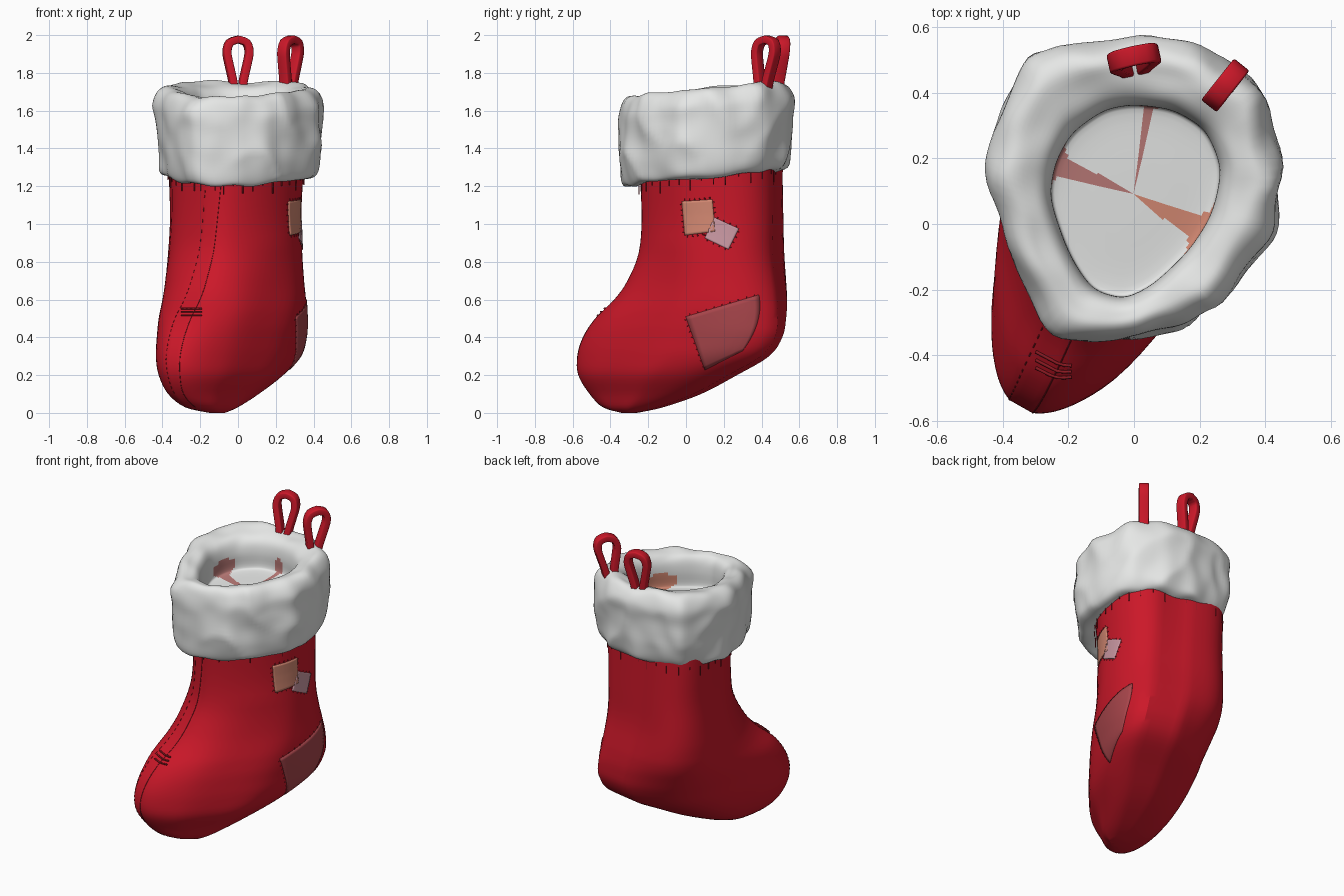
import bpy, bmesh, math
from mathutils import Vector, noise
from mathutils.bvhtree import BVHTree

if "Cube" in bpy.data.objects:
    bpy.data.objects.remove(bpy.data.objects["Cube"])


def material(name, rgb):
    m = bpy.data.materials.new(name)
    m.use_nodes = True
    m.diffuse_color = (*rgb, 1)
    bsdf = m.node_tree.nodes["Principled BSDF"]
    bsdf.inputs["Base Color"].default_value = (*rgb, 1)
    bsdf.inputs["Roughness"].default_value = 0.8
    return m


RED = material("red felt", (0.6, 0.009, 0.022))
WHITE = material("white fleece", (0.79, 0.8, 0.79))
TAN = material("tan cloth", (0.66, 0.25, 0.17))
LILAC = material("lilac cloth", (0.6, 0.32, 0.37))
DUSTY = material("dusty red cloth", (0.39, 0.06, 0.07))
THREAD = material("dark red thread", (0.26, 0.01, 0.016))
PINK = material("faded lining", (0.48, 0.19, 0.18))


def add_mesh(name, bm, mat, angle=40):
    bmesh.ops.recalc_face_normals(bm, faces=bm.faces)
    me = bpy.data.meshes.new(name)
    bm.to_mesh(me)
    bm.free()
    me.materials.append(mat)
    ob = bpy.data.objects.new(name, me)
    bpy.context.collection.objects.link(ob)
    bpy.ops.object.select_all(action="DESELECT")
    ob.select_set(True)
    bpy.context.view_layer.objects.active = ob
    bpy.ops.object.shade_smooth_by_angle(angle=math.radians(angle))
    return ob


def loft(rings, cap_start=True):
    """Skin closed rings of equal length, closing the ends with fans."""
    bm = bmesh.new()
    loops = [[bm.verts.new(p) for p in ring] for ring in rings]
    n = len(loops[0])
    for a, b in zip(loops, loops[1:]):
        for i in range(n):
            j = (i + 1) % n
            bm.faces.new((a[i], a[j], b[j], b[i]))
    for loop in [loops[0], loops[-1]] if cap_start else [loops[-1]]:
        mid = bm.verts.new(sum((v.co for v in loop), Vector()) / n)
        for i in range(n):
            bm.faces.new((loop[i], loop[(i + 1) % n], mid))
    return bm


def threads(name, lines, r=0.004):
    cu = bpy.data.curves.new(name, "CURVE")
    cu.dimensions = "3D"
    cu.bevel_depth = r
    cu.bevel_resolution = 1
    cu.use_fill_caps = True
    for line in lines:
        sp = cu.splines.new("POLY")
        sp.points.add(len(line) - 1)
        for pt, co in zip(sp.points, line):
            pt.co = (*co, 1)
    cu.materials.append(THREAD)
    bpy.context.collection.objects.link(bpy.data.objects.new(name, cu))


def catmull(rows, steps):
    out = []
    for i in range(len(rows) - 1):
        a, b, c, d = (Vector(rows[min(max(k, 0), len(rows) - 1)]) for k in range(i - 1, i + 3))
        for s in range(steps):
            t = s / steps
            out.append(0.5 * (2 * b + (c - a) * t + (2 * a - 5 * b + 4 * c - d) * t * t
                              + (3 * b - a - 3 * c + d) * t ** 3))
    return out + [Vector(rows[-1])]


# Stocking body: height, then left/right and front/back limits of each section
ROWS = [(0, -.15, -.07, -.34, -.26), (.03, -.28, 0, -.44, -.12), (.1, -.37, .11, -.51, .08),
        (.2, -.42, .24, -.57, .27), (.3, -.435, .33, -.575, .44), (.4, -.43, .36, -.545, .51),
        (.5, -.42, .365, -.48, .53), (.6, -.4, .36, -.38, .535), (.7, -.385, .35, -.31, .53),
        (.85, -.37, .34, -.25, .52), (1.05, -.36, .335, -.235, .515), (1.34, -.37, .35, -.25, .51)]
SEG = 72


def to_unit(pts):
    """Move points into the square from -1 to 1."""
    lo = [min(p[k] for p in pts) for k in (0, 1)]
    hi = [max(p[k] for p in pts) for k in (0, 1)]
    return [[2 * (p[k] - lo[k]) / (hi[k] - lo[k]) - 1 for k in (0, 1)] for p in pts]


def section(row):
    """Turned egg with a narrow toe strip and full back corners, filling the limits."""
    z, x0, x1, y0, y1 = row
    turn = math.radians(32 - 12 * z)
    sn, cs = math.sin(turn), math.cos(turn)
    hx, hy = ((x1 - x0) / 2) ** 2, ((y1 - y0) / 2) ** 2
    diff = (hy - hx) / (cs * cs - sn * sn)
    a, b = math.sqrt((hx + hy + diff) / 2), math.sqrt((hx + hy - diff) / 2)
    pts = []
    for i in range(SEG):
        t = math.tau * i / SEG
        u = a * max(-.96, min(.985, math.cos(t)))
        v = b * math.sin(t) * (1 - .2 * math.cos(t))
        pts.append((-sn * u + cs * v, -cs * u - sn * v))
    foot = max(0, min(1, (.9 - z) / .4))
    full = []
    for x, y in to_unit(pts):
        gain = .11 if y > 0 else -.2 * foot if x > 0 else -.07 * (1 - foot)
        k = 1 + gain * 4 * x * x * y * y
        full.append((x * k, y * k))
    return [Vector((x0 + (x + 1) * (x1 - x0) / 2, y0 + (y + 1) * (y1 - y0) / 2, z)) for x, y in to_unit(full)]


rings = [section(row) for row in catmull(ROWS, 4)]
bm = loft(rings)
tree = BVHTree.FromBMesh(bm)
add_mesh("stocking_body", bm, RED, 27)

# Front seam: one solid and one dashed line along the toe strip
solid, dashed = [r[2] for r in rings[4:]], [r[-2] for r in rings[8:]]
if solid[-1].x < dashed[-1].x:
    solid, dashed = [r[-2] for r in rings[4:]], [r[2] for r in rings[8:]]
threads("front_seam", [solid] + [[p.lerp(q, .2), p.lerp(q, .65)] for p, q in zip(dashed, dashed[1:])], 0.002)


def side_point(y, z, lift):
    hit, normal, _, _ = tree.ray_cast(Vector((2, y, z)), Vector((-1, 0, 0)))
    return hit + normal * lift * (1 if normal.x > 0 else -1)


# Cloth patches laid on the left side, with stitches over their edges
def patch(name, corners, mat, lift, bulge=0, stitched=(0, 1, 2, 3), count=6):
    A, B, C, D = (Vector(c) for c in corners)
    n = 14

    def at(s, t):
        p = A.lerp(B, s).lerp(D.lerp(C, s), t)
        return p + Vector((bulge * s * 4 * t * (1 - t), 0))

    bm = bmesh.new()
    g = [[bm.verts.new(side_point(*at(i / n, j / n), lift)) for j in range(n + 1)] for i in range(n + 1)]
    for i in range(n):
        for j in range(n):
            bm.faces.new((g[i][j], g[i + 1][j], g[i + 1][j + 1], g[i][j + 1]))
    ob = add_mesh(name, bm, mat)
    mod = ob.modifiers.new("thickness", "SOLIDIFY")
    mod.thickness = 0.01
    mod.offset = 0
    d = 0.012 / (B - A).length
    lines = []
    for side in stitched:
        for k in range(count):
            f = (k + 0.5) / count
            ends = [((f, e), (e, f), (f, 1 - e), (1 - e, f))[side] for e in (-d, d)]
            lines.append([side_point(*at(*e), lift + 0.005) for e in ends])
    threads(name + "_stitches", lines, 0.003)


patch("tan_patch", ((-.02, 1.12), (.14, 1.13), (.155, .96), (-.005, .94)), TAN, 0.006)
patch("lilac_patch", ((.15, 1.035), (.28, .975), (.225, .865), (.1, .925)), LILAC, 0.011, count=4)
patch("heel_patch", ((0, .51), (.385, .625), (.3, .33), (.1, .23)), DUSTY, 0.005, 0.035, (0, 1), 9)

# Darning across the toe seam
darn = []
for k in range(3):
    xs = [-.3 + .022 * i for i in range(6)]
    hits = [tree.ray_cast(Vector((x, -2, .515 + .018 * k)), Vector((0, 1, 0)))[0] for x in xs]
    darn.append([h + Vector((0, -.003, .002)) for h in hits])
threads("toe_darning", darn, 0.005)

# Fleece cuff: profile blended between outer and opening outlines, tilted up to the back
OUTER = [(-.25, -.345), (0, -.355), (.15, -.32), (.3, -.2), (.435, -.03), (.445, .2), (.38, .43),
         (.2, .54), (0, .57), (-.15, .545), (-.325, .515), (-.41, .32), (-.45, .16), (-.37, -.1)]
INNER = [(-.13, -.2), (-.03, -.23), (.06, -.185), (.17, -.08), (.24, .03), (.27, .17), (.22, .29),
         (.12, .35), (0, .365), (-.09, .35), (-.19, .28), (-.24, .19), (-.26, .08), (-.2, -.09)]
# Share of the way from opening to outer edge (below 0: across the floor), height
PROFILE = [(.2, 1.27), (.5, 1.245), (.75, 1.25), (.88, 1.285), (.95, 1.36), (.98, 1.45), (1, 1.55),
           (1, 1.63), (.88, 1.69), (.68, 1.715), (.43, 1.71), (.2, 1.695), (.06, 1.66), (0, 1.6),
           (0, 1.52), (-.1, 1.5), (-.6, 1.5)]
MID = Vector((0, .09, 0))


def plan(points, times):
    loop = []
    for i, p in enumerate(points):
        q = points[(i + 1) % len(points)]
        loop += [Vector((*p, 0)).lerp(Vector((*q, 0)), k / 8) for k in range(8)]
    for _ in range(times):
        loop = [(loop[i - 1] + 2 * p + loop[(i + 1) % len(loop)]) / 4 for i, p in enumerate(loop)]
    return loop


rings = []
for s, z in catmull(PROFILE, 4):
    rough = max(0, min(1, s / .45))
    ring = []
    for p, o in zip(plan(OUTER, 3), plan(INNER, 10)):
        q = o.lerp(p, s) if s > 0 else o.lerp(MID, -s)
        q.z = z + .1 * (q.y - .1)
        fold = .4 - abs(noise.noise(Vector((q.x * 4, q.y * 4, q.z * 2.5)))) * 2
        lump = noise.noise(q * 8 + Vector((3, 1, 7)))
        q += (p - MID).normalized() * rough * (.022 * fold + .01 * lump)
        q.z += rough * .018 * noise.noise(q * 7 + Vector((9, 4, 2)))
        ring.append(q)
    rings.append(ring)
cuff = add_mesh("fleece_cuff", loft(rings, cap_start=False), WHITE, 60)

# Worn oval spots on the inside wall of the cuff: direction, half width, material slot
cuff.data.materials.append(PINK)
cuff.data.materials.append(TAN)
for f in cuff.data.polygons:
    c = f.center - MID
    around = math.degrees(math.atan2(c.y, c.x))
    height = c.z - .1 * (f.center.y - .1)
    for toward, wide, slot in ((158, 19, 1), (80, 7, 1), (-28, 28, 2)):
        oval = ((around - toward) / wide) ** 2 + ((height - 1.545) / .05) ** 2
        if c.xy.length < .33 and oval < 1:
            f.material_index = slot

# Short stitches hanging below the cuff
hem = []
for i, top in enumerate(section(ROWS[-1])[::2]):
    top.z = 1.25 + .1 * (top.y - .1)
    hem.append([top, top - Vector((0, 0, .04 + .025 * math.sin(i * 2.3)))])
threads("cuff_stitches", hem, 0.003)


# Hanging loops: teardrop ribbons
def strap(name, base, along, lean):
    along, lean = Vector(along).normalized(), Vector(lean)
    across = Vector((-along.y, along.x, 0))
    half = catmull([(.018, 0), (.03, .08), (.053, .18), (.06, .23), (.045, .275), (0, .292)], 3)
    path = [tuple(v) for v in half] + [(-v.x, v.y) for v in half[-2::-1]]
    bm = bmesh.new()
    rows = []
    for s, h in path:
        c = Vector(base) + along * s + Vector((0, 0, h)) + lean * h
        rows.append([bm.verts.new(c + across * w) for w in (-.03, 0, .03)])
    for a, b in zip(rows, rows[1:]):
        for k in range(2):
            bm.faces.new((a[k], a[k + 1], b[k + 1], b[k]))
    ob = add_mesh(name, bm, RED)
    mod = ob.modifiers.new("thickness", "SOLIDIFY")
    mod.thickness = 0.04
    mod.offset = 0
    bev = ob.modifiers.new("soft_edges", "BEVEL")
    bev.width = 0.009
    bev.segments = 2


strap("back_loop", (0, .475, 1.685), (1, .22, 0), (0, .13, 0))
strap("side_loop", (.265, .405, 1.685), (.62, .78, 0), (.06, .08, 0))
